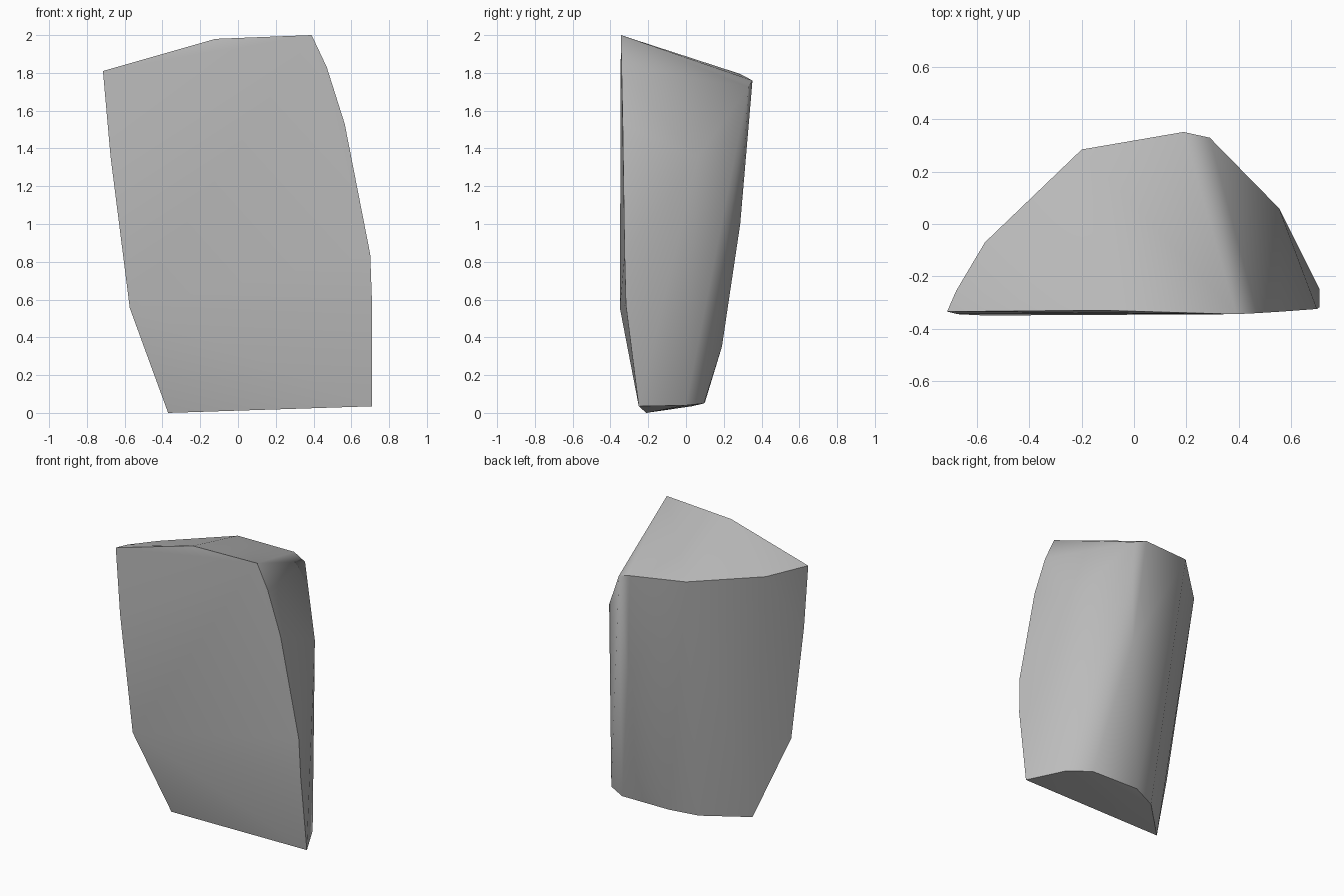
import bpy, bmesh, math

cube = bpy.data.objects.get("Cube")
if cube:
    bpy.data.objects.remove(cube, do_unlink=True)

# Corner rings of the stone slab
top_rim = [(-.715, -.335, 1.81), (-.68, -.255, 1.81), (-.57, -.07, 1.795),
           (-.2, .285, 1.795), (.19, .352, 1.76), (.29, .33, 1.725),
           (.39, -.345, 2), (-.12, -.33, 1.98)]
front_edges = [(-.675, -.345, 1.36), (-.573, -.35, .555), (.47, -.341, 1.83),
               (.565, -.335, 1.53), (.7, -.325, .84), (.71, -.318, .57)]
back_bulge = [(.555, .06, 1.35), (.25, .287, 1), (.3, .19, .35)]
base_rim = [(.71, -.25, .035), (.58, 0, .04), (.43, .095, .05),
            (.06, .1, .055), (-.12, .03, .035), (-.37, -.21, 0)]

# Wrap the corners in one faceted shell
bm = bmesh.new()
for corner in top_rim + front_edges + back_bulge + base_rim:
    bm.verts.new(corner)
hull = bmesh.ops.convex_hull(bm, input=bm.verts[:])
loose = {g for g in hull["geom_interior"] + hull["geom_unused"]
         if isinstance(g, bmesh.types.BMVert)}
bmesh.ops.delete(bm, geom=list(loose), context="VERTS")
bmesh.ops.recalc_face_normals(bm, faces=bm.faces[:])

mesh = bpy.data.meshes.new("stone_slab")
bm.to_mesh(mesh)
bm.free()
slab = bpy.data.objects.new("stone_slab", mesh)
bpy.context.collection.objects.link(slab)

# Plain grey stone
stone = bpy.data.materials.new("grey_stone")
stone.use_nodes = True
colour = (.5, .5, .5, 1)
stone.diffuse_color = colour
stone.node_tree.nodes["Principled BSDF"].inputs["Base Color"].default_value = colour
mesh.materials.append(stone)

# Soft back, crisp rims
bpy.ops.object.select_all(action="DESELECT")
slab.select_set(True)
bpy.context.view_layer.objects.active = slab
bpy.ops.object.shade_smooth_by_angle(angle=math.radians(40))
